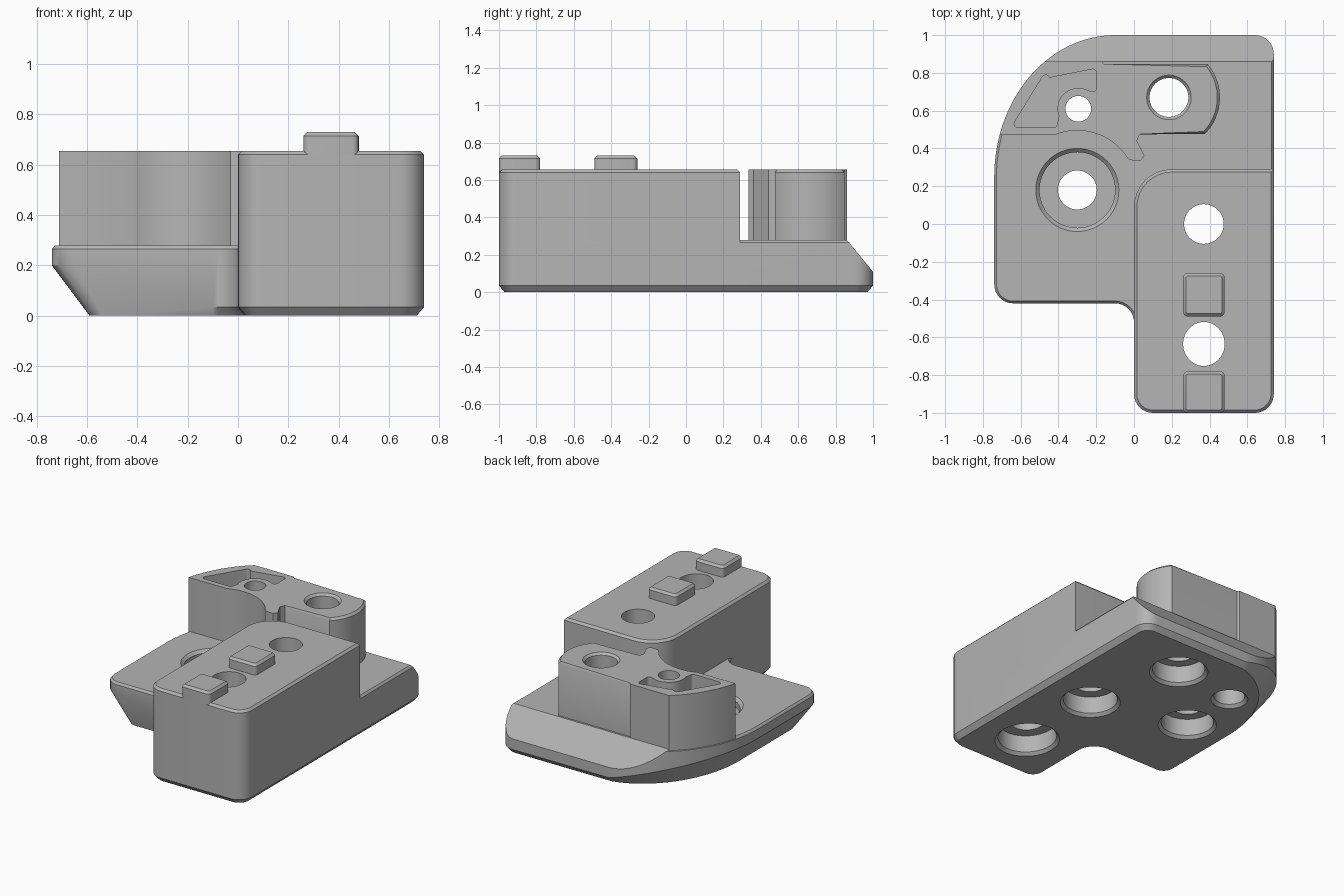
import bpy, bmesh
from math import sin, cos, radians, pi
from mathutils import Vector, Matrix

cube = bpy.data.objects.get("Cube")
if cube:
    bpy.data.objects.remove(cube)

grey = bpy.data.materials.new("plain_grey")
grey.use_nodes = True
colour = (0.46, 0.46, 0.46, 1)
grey.diffuse_color = colour
grey.node_tree.nodes["Principled BSDF"].inputs["Base Color"].default_value = colour

BASE_TOP, TOP = 0.28, 0.655


def arc(cx, cy, rx, ry, a0, a1, n=16):
    """Points on an elliptical arc, angles in degrees."""
    angles = [radians(a0 + (a1 - a0) * i / n) for i in range(n + 1)]
    return [Vector((cx + rx * cos(a), cy + ry * sin(a))) for a in angles]


def rounded(corners, n=8):
    """Outline from (x, y, radius) corners, each filleted by its radius."""
    out = []
    for i, (x, y, r) in enumerate(corners):
        p = Vector((x, y))
        if r == 0:
            out.append(p)
            continue
        u = (Vector(corners[i - 1][:2]) - p).normalized()
        v = (Vector(corners[(i + 1) % len(corners)][:2]) - p).normalized()
        half = u.angle(v) / 2
        centre = p + (u + v).normalized() * (r / sin(half))
        start = p + u * (r / abs(sin(half) / cos(half))) - centre
        sweep = (pi - 2 * half) * (1 if (-u).cross(v) > 0 else -1)
        for k in range(n + 1):
            out.append(centre + Matrix.Rotation(sweep * k / n, 2) @ start)
    return out


def normals(loop):
    """Outward mitred normals of a counter-clockwise outline."""
    out = []
    for i, p in enumerate(loop):
        a = (p - loop[i - 1]).normalized()
        b = (loop[(i + 1) % len(loop)] - p).normalized()
        na, nb = Vector((a.y, -a.x)), Vector((b.y, -b.x))
        m = (na + nb).normalized()
        out.append(m / max(m.dot(na), 0.5))
    return out


def inset(loop, d, where=lambda p: True):
    return [p - n * d if where(p) else p for p, n in zip(loop, normals(loop))]


def at(loop, z):
    return [(p.x, p.y, z) for p in loop]


def loft(name, rings):
    """Closed solid through rings that have equal point counts."""
    bm = bmesh.new()
    rows = [[bm.verts.new(p) for p in ring] for ring in rings]
    n = len(rows[0])
    for low, high in zip(rows, rows[1:]):
        for i in range(n):
            j = (i + 1) % n
            bm.faces.new((low[i], low[j], high[j], high[i]))
    bm.faces.new(rows[0][::-1])
    bm.faces.new(rows[-1])
    bmesh.ops.recalc_face_normals(bm, faces=bm.faces)
    mesh = bpy.data.meshes.new(name)
    bm.to_mesh(mesh)
    bm.free()
    mesh.materials.append(grey)
    obj = bpy.data.objects.new(name, mesh)
    bpy.context.collection.objects.link(obj)
    return obj


def hole(x, y, profile, stretch=1.0):
    """Round cutter from a (radius, z) profile."""
    rings = [at(arc(x, y, r, r * stretch, 0, 352.5, 47), z) for r, z in profile]
    cutter = loft("hole_cutter", rings)
    cutter.hide_render = True
    return cutter


def activate(obj):
    bpy.ops.object.select_all(action='DESELECT')
    obj.select_set(True)
    bpy.context.view_layer.objects.active = obj


def cut(obj, cutters):
    activate(obj)
    for c in cutters:
        mod = obj.modifiers.new("cut", 'BOOLEAN')
        mod.operation, mod.solver, mod.object = 'DIFFERENCE', 'EXACT', c
        bpy.ops.object.modifier_apply(modifier=mod.name)


# Base plate: L-shaped outline with a swept rear corner
front = rounded([(0.74, -1, 0.1), (0.74, 1, 0.1), (-0.1, 1, 0),
                 (-0.74, 0.25, 0), (-0.74, -0.42, 0.1), (0, -0.42, 0.1), (0, -1, 0.1)])
split = next(i for i, p in enumerate(front) if abs(p.x + 0.1) < 1e-4 and p.y > 0.9)
outline = front[:split] + arc(-0.1, 0.25, 0.64, 0.75, 90, 180, 28) + front[split + 2:]

# Underside chamfer: small everywhere, wide along the swept side
bottom, knee = [], []
for p, n in zip(outline, normals(outline)):
    corner = p.x < -0.5 and p.y < 0
    side = Vector((-1, 0)) if corner else n
    weight = max(0, -side.x) if corner or (p.y > 0 and p.x < -0.1) else 0
    q = p - n * 0.03 - side * 0.12 * weight
    bottom.append((q.x, q.y, 0))
    knee.append((p.x, p.y, 0.035 + 0.165 * weight))
base = loft("base_plate", [bottom, knee, at(outline, BASE_TOP - 0.015),
                           at(inset(outline, 0.012), BASE_TOP)])

# Tall block
block_line = rounded([(0, -1, 0.1), (0.74, -1, 0.1), (0.74, 0.29, 0), (0, 0.29, 0.2)])
block = loft("tall_block", [at(block_line, 0.25), at(block_line, TOP - 0.015),
                            at(inset(block_line, 0.015), TOP)])

# Rear tower: scooped around the screw recess, round at one end
tower_line = (arc(-0.1, 0.25, 0.64, 0.75, 125.6, 162.9)
              + arc(-0.3, 0.18, 0.315, 0.315, 112, 31, 20)
              + [Vector(p) for p in ((0.0, 0.335), (0.035, 0.335), (0.055, 0.36),
                                     (0.015, 0.44), (0.03, 0.475))]
              + arc(0.18, 0.67, 0.275, 0.275, -45, 40)
              + [Vector((-0.16, 0.847)), Vector((-0.17, 0.86))])
tower_top = inset(tower_line, 0.014, lambda p: p.x > 0.2)
tower = loft("rear_tower", [at(tower_line, 0.27), at(tower_line, TOP - 0.015),
                            at(tower_top, TOP)])

# Locating pegs
pegs = []
for name, y0, y1 in (("front_peg", -1, -0.78), ("middle_peg", -0.49, -0.26)):
    line = rounded([(0.26, y0, 0.025), (0.48, y0, 0.025),
                    (0.48, y1, 0.025), (0.26, y1, 0.025)], 4)
    pegs.append(loft(name, [at(line, 0.62), at(line, 0.715), at(inset(line, 0.015), 0.73)]))


# Screw holes, counterbored from below
def bore(big, small):
    return [(big + 0.04, -0.02), (big, 0.02), (big, 0.14), (small, 0.14)]


recess = [(0.103, 0.22), (0.2, 0.22), (0.2, BASE_TOP - 0.02), (0.24, BASE_TOP + 0.02)]
screw_holes = [
    hole(0.37, 0, bore(0.175, 0.105) + [(0.105, 0.8)]),
    hole(0.37, -0.635, bore(0.185, 0.11) + [(0.11, 0.8)], 1.06),
    hole(0.185, 0.67, bore(0.17, 0.103) + [(0.103, TOP - 0.015), (0.133, TOP + 0.015)]),
    hole(-0.295, 0.61, bore(0.1, 0.068) + [(0.068, 0.8)]),
]
recessed_hole = hole(-0.3, 0.18, bore(0.17, 0.103) + recess)

# Pocket in the tower top, wrapped around the small hole
pocket_line = (rounded([(-0.46, 0.82, 0.02), (-0.65, 0.51, 0.02), (-0.41, 0.51, 0.02),
                        (-0.398, 0.572, 0)])
               + arc(-0.295, 0.61, 0.11, 0.11, 195, 75, 14)
               + rounded([(-0.25, 0.7, 0), (-0.2, 0.7, 0.02), (-0.2, 0.82, 0.02),
                          (-0.3, 0.82, 0)])[1:-1])
pocket = loft("pocket_cutter", [at(pocket_line, TOP - 0.12), at(pocket_line, 0.8)])

# Sloped rear edge of the base
wedge = loft("slope_cutter", [
    [(x, 0.86, BASE_TOP), (x, 1.024, 0.08), (x, 1.2, 0.08), (x, 1.2, 0.4), (x, 0.86, 0.4)]
    for x in (-1, 1)])

cut(base, [wedge, recessed_hole] + screw_holes)
cut(block, screw_holes[:2])
cut(tower, [pocket] + screw_holes[2:])
for helper in screw_holes + [recessed_hole, pocket, wedge]:
    bpy.data.objects.remove(helper)

for obj in [base, block, tower] + pegs:
    activate(obj)
    bpy.ops.object.shade_smooth_by_angle(angle=radians(28))
